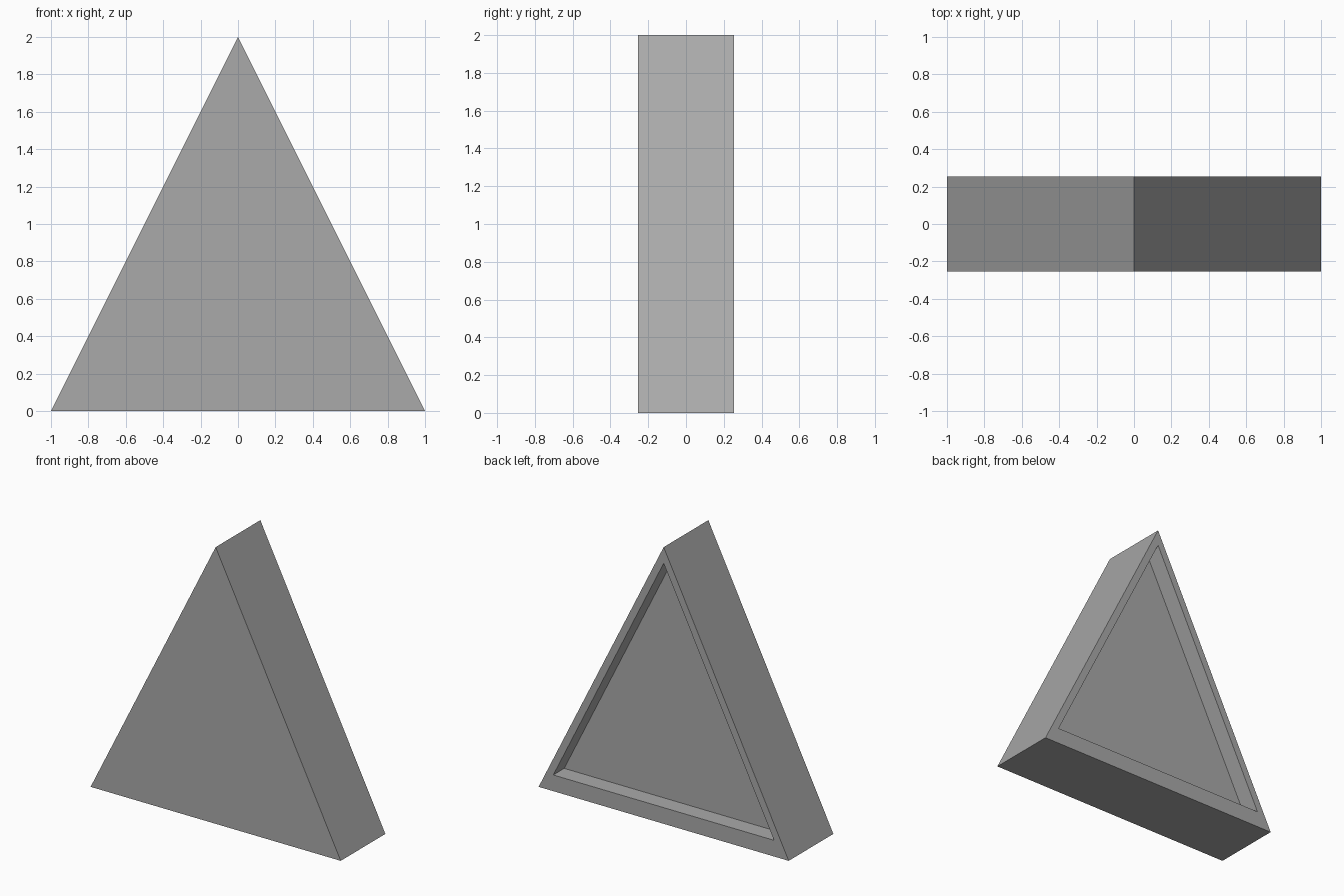
import bpy
import bmesh
from mathutils import Vector

cube = bpy.data.objects.get("Cube")
if cube:
    bpy.data.objects.remove(cube, do_unlink=True)

HALF_DEPTH = 0.255
RECESS_DEPTH = 0.125
RECESS_SCALE = 0.883

# Single grey material
grey = bpy.data.materials.new("mid_grey")
grey.use_nodes = True
colour = (0.4, 0.4, 0.4, 1)
grey.diffuse_color = colour
grey.node_tree.nodes["Principled BSDF"].inputs["Base Color"].default_value = colour


def triangle(bm, scale, y):
    """Ring of three vertices, scaled about the middle of the height."""
    corners = ((-1, -1), (1, -1), (0, 1))
    return [bm.verts.new(Vector((x * scale, y, 1 + z * scale))) for x, z in corners]


def bridge(bm, a, b):
    for i in range(len(a)):
        j = (i + 1) % len(a)
        bm.faces.new((a[i], a[j], b[j], b[i]))


# Wedge body: plain front, rim and sunken panel on the back
bm = bmesh.new()
rings = [
    triangle(bm, 1, -HALF_DEPTH),
    triangle(bm, 1, HALF_DEPTH),
    triangle(bm, RECESS_SCALE, HALF_DEPTH),
    triangle(bm, RECESS_SCALE, HALF_DEPTH - RECESS_DEPTH),
]
bm.faces.new(rings[0])
for a, b in zip(rings, rings[1:]):
    bridge(bm, a, b)
bm.faces.new(rings[-1])
bmesh.ops.recalc_face_normals(bm, faces=bm.faces)

mesh = bpy.data.meshes.new("triangular_block")
bm.to_mesh(mesh)
bm.free()
mesh.materials.append(grey)
block = bpy.data.objects.new("triangular_block", mesh)
bpy.context.collection.objects.link(block)
